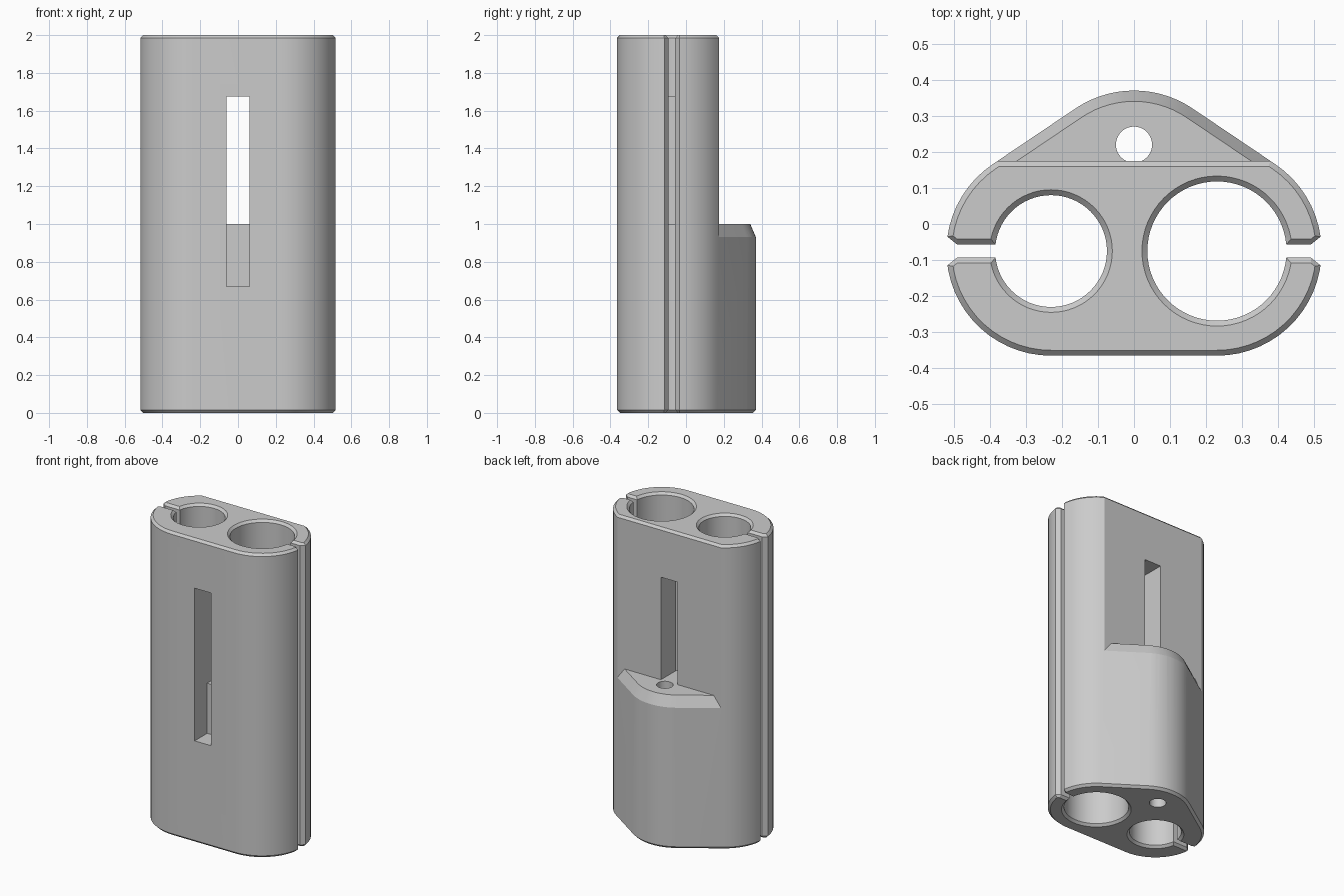
import bpy, bmesh
from math import sin, cos, atan2, pi

cube = bpy.data.objects.get("Cube")
if cube:
    bpy.data.objects.remove(cube, do_unlink=True)

HEIGHT, BEVEL = 2.0, 0.015
SIDE_X, MID_Y, CREST_Y = 0.23, -0.075, 0.08   # centres of the rounded corners
RADIUS = 0.29
BACK_Y, STEP_Z = 0.175, 1.0                   # flat upper back and lower step


def arc(cx, cy, r, start, end, steps):
    return [(cx + r * cos(start + (end - start) * i / steps),
             cy + r * sin(start + (end - start) * i / steps)) for i in range(steps + 1)]


def body_outline(r):
    """Plan shape: hull around three equal circles."""
    tilt = atan2(SIDE_X, CREST_Y - MID_Y)
    return (arc(SIDE_X, MID_Y, r, -pi / 2, tilt, 24)
            + arc(0, CREST_Y, r, tilt, pi - tilt, 14)
            + arc(-SIDE_X, MID_Y, r, pi - tilt, 1.5 * pi, 24))


def circle(cx, cy, r):
    return arc(cx, cy, r, 0, 2 * pi, 64)[:-1]


def level(points, z):
    return [(x, y, z) for x, y in points]


def loft(name, rings):
    """Solid through matching rings, capped at both ends."""
    bm = bmesh.new()
    rows = [[bm.verts.new(p) for p in ring] for ring in rings]
    n = len(rows[0])
    for low, high in zip(rows, rows[1:]):
        for i in range(n):
            j = (i + 1) % n
            bm.faces.new((low[i], low[j], high[j], high[i]))
    bm.faces.new(rows[0][::-1])
    bm.faces.new(rows[-1])
    bmesh.ops.recalc_face_normals(bm, faces=bm.faces)
    mesh = bpy.data.meshes.new(name)
    bm.to_mesh(mesh)
    bm.free()
    obj = bpy.data.objects.new(name, mesh)
    bpy.context.collection.objects.link(obj)
    return obj


def side_prism(name, profile, half_width):
    """Extrude a (y, z) profile across x."""
    return loft(name, [[(x, y, z) for y, z in profile] for x in (-half_width, half_width)])


def through_cut(name, plan):
    """Full-height cutter that flares at both ends; plan(grow) gives its outline."""
    over = 0.01
    return loft(name, [level(plan(BEVEL + over), -over), level(plan(0), BEVEL),
                       level(plan(0), HEIGHT - BEVEL), level(plan(BEVEL + over), HEIGHT + over)])


def subtract(target, cutter):
    cutter.hide_render = True
    mod = target.modifiers.new("cut", 'BOOLEAN')
    mod.operation, mod.solver, mod.object = 'DIFFERENCE', 'EXACT', cutter
    bpy.context.view_layer.objects.active = target
    bpy.ops.object.modifier_apply(modifier=mod.name)
    bpy.data.objects.remove(cutter, do_unlink=True)


# Bevelled full-height body
body = loft("holder_body", [level(body_outline(r), z) for r, z in (
    (RADIUS - BEVEL, 0), (RADIUS, BEVEL),
    (RADIUS, HEIGHT - BEVEL), (RADIUS - BEVEL, HEIGHT))])

# Flat upper back, leaving a sloped rim on the lower step
slope = 0.03 / 0.07
back_cut = side_prism("back_cut", [
    (BACK_Y, 0.9), (0.6, 0.9), (0.6, 2.1), (BACK_Y - BEVEL, 2.1),
    (BACK_Y - BEVEL, HEIGHT), (BACK_Y, HEIGHT - BEVEL)], 0.8)
step_keep = loft("step_keep", [level(body_outline(RADIUS - 0.03 + slope * (STEP_Z - z)), z)
                               for z in (0.85, STEP_Z)])
subtract(back_cut, step_keep)
subtract(body, back_cut)

# Two bores of different size, each opened by a slit in the side
for side, bore in ((-1, 0.155), (1, 0.193)):
    subtract(body, through_cut("bore", lambda g: circle(side * SIDE_X, MID_Y, bore + g)))

    def slit(g):
        h = 0.018 + g
        half = [(SIDE_X, h), (0.49, h), (0.55, h + 0.048)]
        return [(side * x, MID_Y + y) for x, y in half] + \
               [(side * x, MID_Y - y) for x, y in reversed(half)]
    subtract(body, through_cut("slit", slit))

# Window slot: open above the step, a shallow front pocket below it
subtract(body, side_prism("slot", [
    (-0.6, 0.67), (-0.235, 0.67), (-0.235, STEP_Z), (0.18, STEP_Z),
    (0.18, 1.675), (-0.6, 1.675)], 0.06))

# Small vertical hole through the step
subtract(body, loft("pin_hole", [level(circle(0, 0.22, 0.05), z) for z in (-0.1, STEP_Z + 0.005)]))

# Grey finish, smooth curves with sharp edges
grey = bpy.data.materials.new("plain_grey")
grey.use_nodes = True
colour = (0.6, 0.6, 0.6, 1)
grey.diffuse_color = colour
grey.node_tree.nodes["Principled BSDF"].inputs["Base Color"].default_value = colour
body.data.materials.clear()
body.data.materials.append(grey)
for poly in body.data.polygons:
    poly.material_index = 0
bpy.ops.object.select_all(action='DESELECT')
body.select_set(True)
bpy.context.view_layer.objects.active = body
bpy.ops.object.shade_smooth_by_angle(angle=pi / 9)
